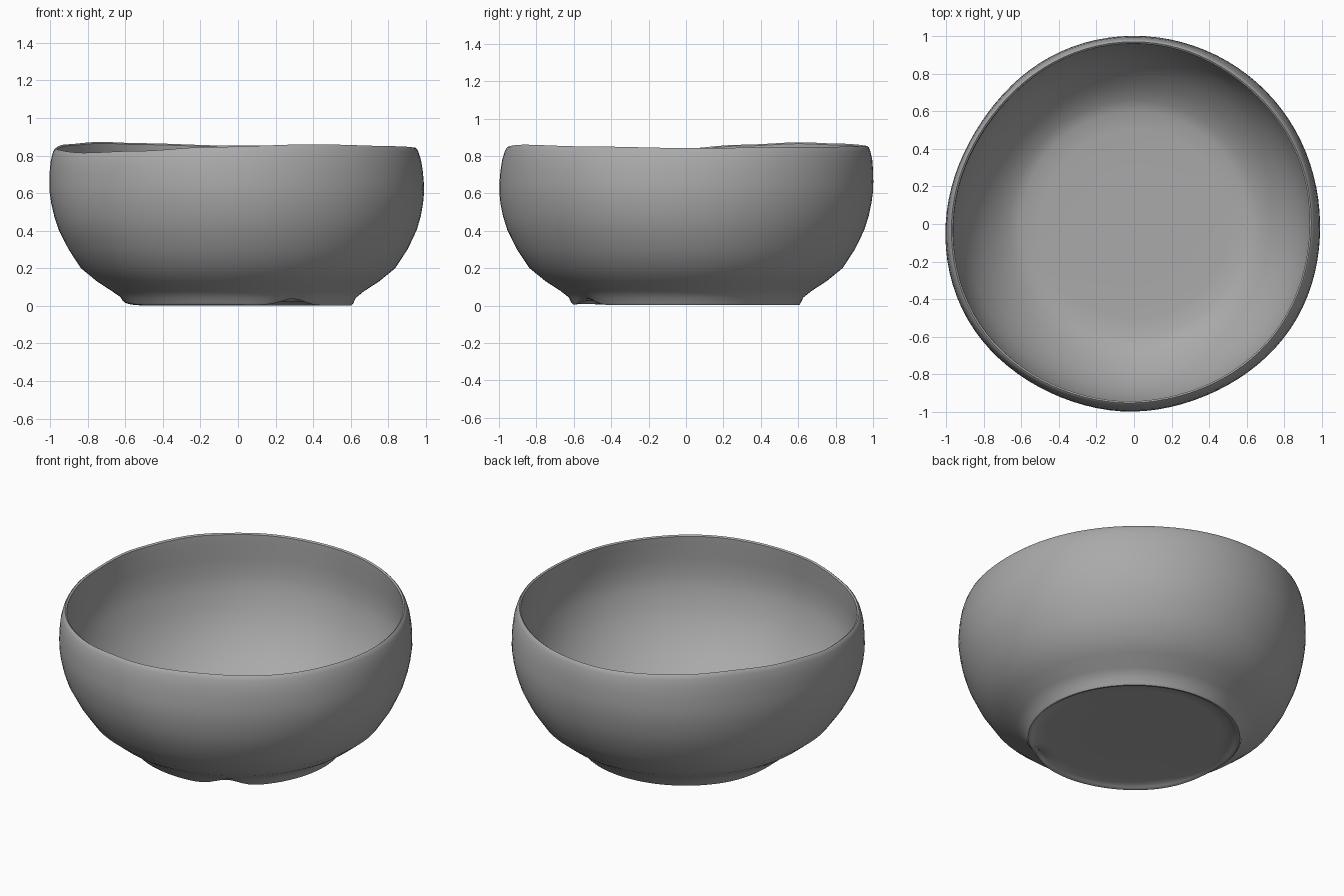
import bpy
import bmesh
from math import sin, pi, cos, degrees, exp

cube = bpy.data.objects.get("Cube")
if cube:
    bpy.data.objects.remove(cube, do_unlink=True)

SEGMENTS = 96
HEIGHT = 0.85

# Grey clay material
clay = bpy.data.materials.new("grey clay")
clay.use_nodes = True
clay.diffuse_color = (0.40, 0.40, 0.40, 1)
clay.node_tree.nodes["Principled BSDF"].inputs["Base Color"].default_value = clay.diffuse_color

# Hand-shaped rim: angle in degrees -> rim height
RIM = [(0, .842), (45, .848), (90, .853), (122, .866), (140, .873), (162, .86),
       (185, .835), (215, .815), (238, .825), (262, .846), (295, .860), (330, .85), (360, .842)]

# Uneven roundness: direction, width in degrees, change of radius
BULGES = [(212, 27, .026), (148, 27, -.02), (328, 25, .010), (75, 25, .008), (268, 15, .005)]

# Wall section (radius, height): recessed underside, foot ring, outer wall, lip, inner wall, floor
OUTER = [(.30, .026), (.50, .026), (.560, .024), (.582, .010), (.592, .003), (.604, .002),
         (.614, .014), (.626, .042), (.67, .078), (.75, .13), (.835, .20), (.900, .30),
         (.924, .35), (.950, .405), (.973, .48), (.987, .55), (.994, .61), (.994, .66),
         (.991, .72), (.984, .78), (.972, .825), (.964, .843)]
INNER = [(.956, .85), (.947, .843), (.948, .80), (.957, .70), (.958, .60), (.946, .52),
         (.915, .42), (.88, .34), (.81, .23), (.73, .152), (.66, .098), (.60, .074),
         (.50, .068), (.30, .066)]


def rim_height(angle):
    d = degrees(angle)
    for (a, ha), (b, hb) in zip(RIM, RIM[1:]):
        if a <= d <= b:
            t = (d - a) / (b - a)
            return ha + (hb - ha) * t * t * (3 - 2 * t)
    return HEIGHT


def bump(angle, centre, width):
    """Smooth bump around one direction, in degrees."""
    d = (degrees(angle) - centre + 180) % 360 - 180
    return exp(-(d / width) ** 2)


def place(r, z, a, outside):
    """Point on the wall, with the slight unevenness of hand work."""
    up = z / HEIGHT
    bulge = sum(size * bump(a, centre, width) for centre, width, size in BULGES)
    wobble = .003 * sin(5 * a + 7 * z) * up
    radius = r * (1 + wobble + bulge * min(1, 2 * up))
    # the mouth leans a little to the left and back
    x = radius * cos(a) - .013 * up ** 4
    y = radius * sin(a) + .006 * up ** 4
    height = z + (rim_height(a) - HEIGHT) * up ** 3
    # notch and raised stretches in the foot ring
    if outside and z < .06 and r > .57:
        lift = .036 * bump(a, 299, 9) + .018 * bump(a, 182, 20) + .006 * bump(a, 250, 40)
        height += lift * (1 - z / .06)
    return x, y, height


# Bowl: one closed skin from the underside over the lip to the inner floor
bm = bmesh.new()
rings = []
for section, outside in ((OUTER, True), (INNER, False)):
    for r, z in section:
        rings.append([bm.verts.new(place(r, z, 2 * pi * i / SEGMENTS, outside))
                      for i in range(SEGMENTS)])
for low, high in zip(rings, rings[1:]):
    for i in range(SEGMENTS):
        j = (i + 1) % SEGMENTS
        bm.faces.new((low[i], low[j], high[j], high[i]))
for ring, z in ((rings[0], .026), (rings[-1], .066)):
    centre = bm.verts.new((0, 0, z))
    for i in range(SEGMENTS):
        bm.faces.new((ring[i], ring[(i + 1) % SEGMENTS], centre))
bmesh.ops.recalc_face_normals(bm, faces=bm.faces)

mesh = bpy.data.meshes.new("bowl")
bm.to_mesh(mesh)
bm.free()
mesh.materials.append(clay)
bowl = bpy.data.objects.new("bowl", mesh)
bpy.context.collection.objects.link(bowl)
bpy.context.view_layer.objects.active = bowl
bowl.select_set(True)
bpy.ops.object.shade_smooth_by_angle(angle=pi / 4)
